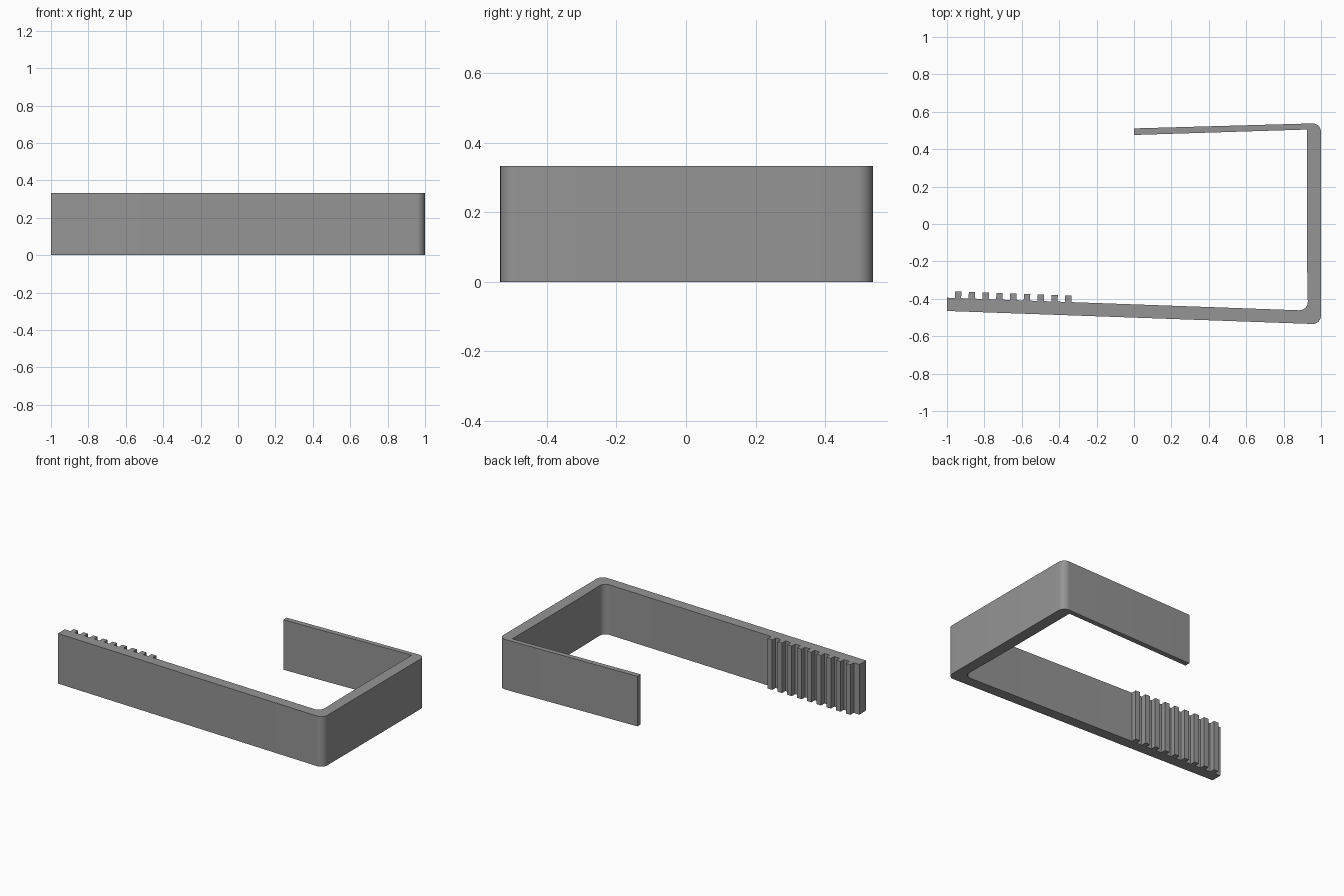
import bpy, bmesh, math
from mathutils import Vector

if "Cube" in bpy.data.objects:
    bpy.data.objects.remove(bpy.data.objects["Cube"])

HEIGHT = 0.333

grey = bpy.data.materials.new("plain grey")
grey.diffuse_color = (0.30, 0.30, 0.30, 1)
grey.use_nodes = True
grey.node_tree.nodes["Principled BSDF"].inputs["Base Color"].default_value = grey.diffuse_color


def fillet(corners, steps=10):
    """Outline points from (x, y, radius) corners, rounding where radius > 0."""
    pts = []
    n = len(corners)
    for i, (x, y, r) in enumerate(corners):
        p = Vector((x, y))
        if r == 0:
            pts.append(p)
            continue
        a = (Vector(corners[i - 1][:2]) - p).normalized()
        b = (Vector(corners[(i + 1) % n][:2]) - p).normalized()
        half = a.angle(b) / 2
        centre = p + (a + b).normalized() * r / math.sin(half)
        start = p + a * r / math.tan(half) - centre
        end = p + b * r / math.tan(half) - centre
        for k in range(steps + 1):
            t = k / steps
            w = math.pi - 2 * half
            pts.append(centre + (start * math.sin((1 - t) * w)
                                 + end * math.sin(t * w)) / math.sin(w))
    return pts


def extrude(name, outline):
    """Solid of full height from a flat outline."""
    bm = bmesh.new()
    face = bm.faces.new([bm.verts.new((p[0], p[1], 0)) for p in outline])
    top = bmesh.ops.extrude_face_region(bm, geom=[face])["geom"]
    bmesh.ops.translate(bm, vec=(0, 0, HEIGHT),
                        verts=[v for v in top if isinstance(v, bmesh.types.BMVert)])
    bmesh.ops.recalc_face_normals(bm, faces=bm.faces)
    mesh = bpy.data.meshes.new(name)
    bm.to_mesh(mesh)
    bm.free()
    mesh.materials.append(grey)
    obj = bpy.data.objects.new(name, mesh)
    bpy.context.collection.objects.link(obj)
    return obj


# Hooked band: long arm, end wall and short arm in one profile
band = extrude("clip_band", fillet([
    (-1, -0.465, 0), (1, -0.536, 0.045), (1, 0.539, 0.045),
    (0, 0.511, 0), (0, 0.476, 0), (0.925, 0.505, 0),
    (0.925, -0.19, 0), (0.93, -0.463, 0.045), (-1, -0.394, 0)]))
bpy.context.view_layer.objects.active = band
band.select_set(True)
bpy.ops.object.shade_smooth_by_angle(angle=math.radians(30))

# Grip ridges on the inside of the long arm, set square to its slope
along = Vector((1.93, -0.069)).normalized()
across = Vector((-along.y, along.x))
for i in range(9):
    base = Vector((-1, -0.394)) + along * (0.042 + 0.0737 * i)
    a = base - across * 0.004
    b = base + across * 0.035
    extrude(f"grip_ridge_{i + 1}",
            [a, a + along * 0.034, b + along * 0.034, b])
